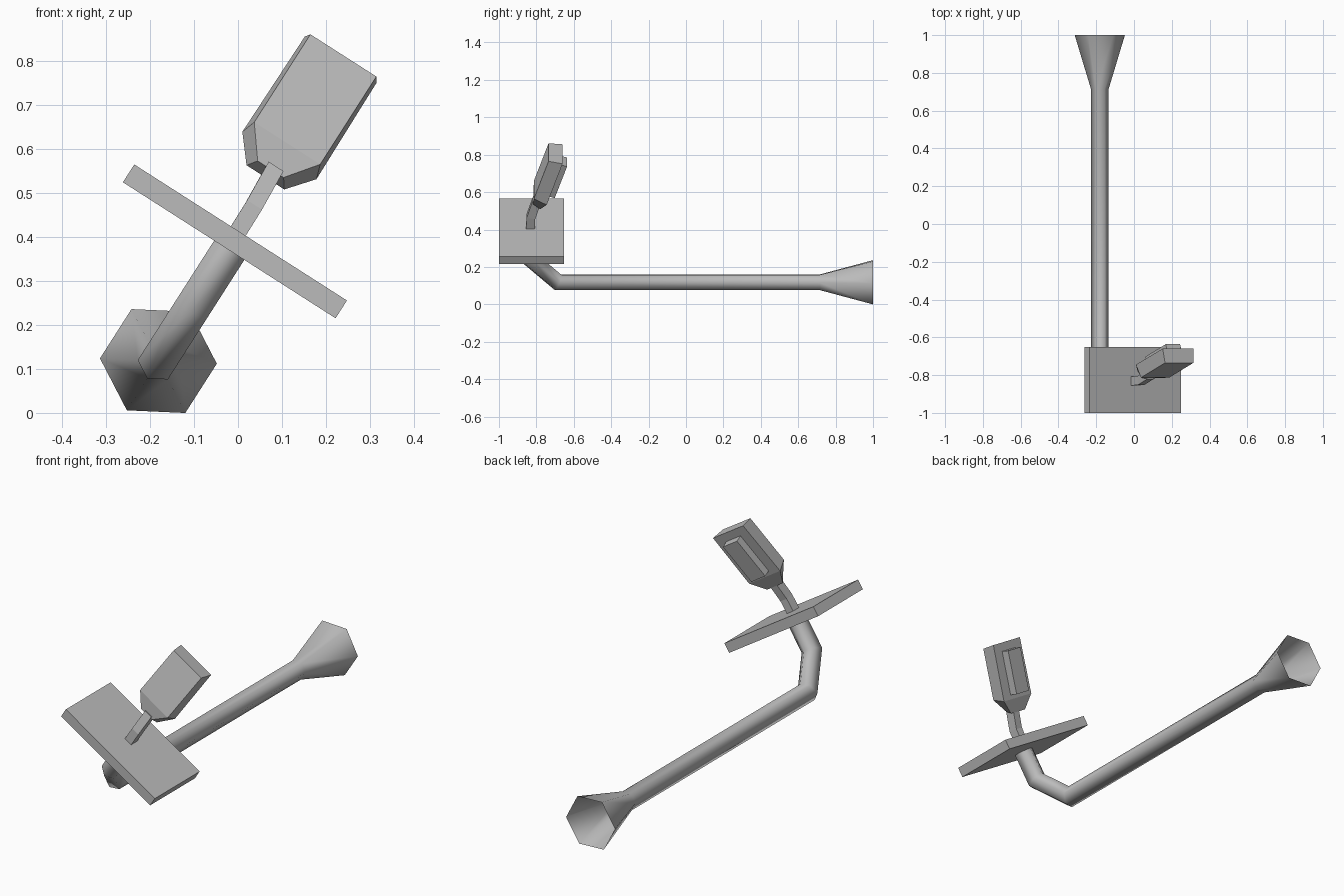
import bpy, bmesh, math
from mathutils import Vector, Matrix

cube = bpy.data.objects.get("Cube")
if cube:
    bpy.data.objects.remove(cube)

grey = bpy.data.materials.new("plain_grey")
grey.use_nodes = True
GREY = (0.5, 0.5, 0.5, 1)
grey.diffuse_color = GREY
grey.node_tree.nodes["Principled BSDF"].inputs["Base Color"].default_value = GREY

# Everything is built upright (across, depth, height) and leans about the y axis
LEAN = Matrix.Translation((-0.007, 0, 0.39)) @ Matrix.Rotation(math.radians(32.6), 4, 'Y')


def loft(name, rings, caps=True, smooth=False):
    """Skin a list of equal-sized closed rings."""
    bm = bmesh.new()
    loops = [[bm.verts.new(p) for p in ring] for ring in rings]
    for a, b in zip(loops, loops[1:]):
        for i in range(len(a)):
            j = (i + 1) % len(a)
            bm.faces.new((a[i], a[j], b[j], b[i]))
    if caps:
        bm.faces.new(loops[0])
        bm.faces.new(loops[-1])
    bmesh.ops.recalc_face_normals(bm, faces=bm.faces)
    for f in bm.faces:
        f.smooth = smooth
    bm.transform(LEAN)
    mesh = bpy.data.meshes.new(name)
    bm.to_mesh(mesh)
    bm.free()
    mesh.materials.append(grey)
    obj = bpy.data.objects.new(name, mesh)
    bpy.context.collection.objects.link(obj)
    return obj


def sweep(path, radii, sides):
    """Mitred rings along a path of (depth, height) points."""
    pts = [Vector((0, y, z)) for y, z in path]
    rings = []
    for i, p in enumerate(pts):
        t_in = (p - pts[max(i - 1, 0)]).normalized()
        t_out = (pts[min(i + 1, len(pts) - 1)] - p).normalized()
        t = (t_in + t_out).normalized()
        stretch = 1 / t.dot(t_out if t_out.length else t_in)
        side = Vector((1, 0, 0))
        across = side.cross(t) * stretch
        turns = [math.tau * k / sides for k in range(sides)]
        rings.append([p + radii[i] * (math.cos(a) * across + math.sin(a) * side) for a in turns])
    return rings


def quad(cx, front, back):
    """Ring from front and back edges, each (half width, depth, height)."""
    (fw, fy, fz), (bw, by, bz) = front, back
    return [(cx - fw, fy, fz), (cx + fw, fy, fz), (cx + bw, by, bz), (cx - bw, by, bz)]


# Flat rectangular plate
loft("plate", [quad(0, (0.287, -1, z), (0.287, -0.652, z)) for z in (-0.024, 0.024)])

# Bent six-sided pipe flaring into an open horn
pipe_path = [(-0.835, 0), (-0.835, -0.173), (-0.685, -0.323), (0.715, -0.323), (1, -0.323)]
loft("pipe_and_horn", sweep(pipe_path, [0.047] * 4 + [0.133], 6), caps=False, smooth=True)

# Thin bent stem on top of the plate
stem_path = [(-0.832, 0, -0.006), (-0.828, 0.09, -0.007), (-0.797, 0.19, -0.013)]
loft("stem", [quad(cx, (0.02, y - 0.024, z + 0.004), (0.02, y + 0.022, z - 0.004))
              for y, z, cx in stem_path])

# Paddle body, tapering into a neck
loft("paddle", [
    quad(-0.02, (0.089, -0.735, 0.489), (0.097, -0.66, 0.478)),
    quad(-0.02, (0.089, -0.813, 0.252), (0.1, -0.745, 0.219)),
    quad(-0.02, (0.035, -0.817, 0.182), (0.051, -0.78, 0.16)),
])

# Raised block on the back of the paddle
loft("back_block", [
    quad(-0.02, (0.045, -0.69, 0.445), (0.045, -0.636, 0.427)),
    quad(-0.02, (0.045, -0.756, 0.245), (0.045, -0.702, 0.227)),
])
